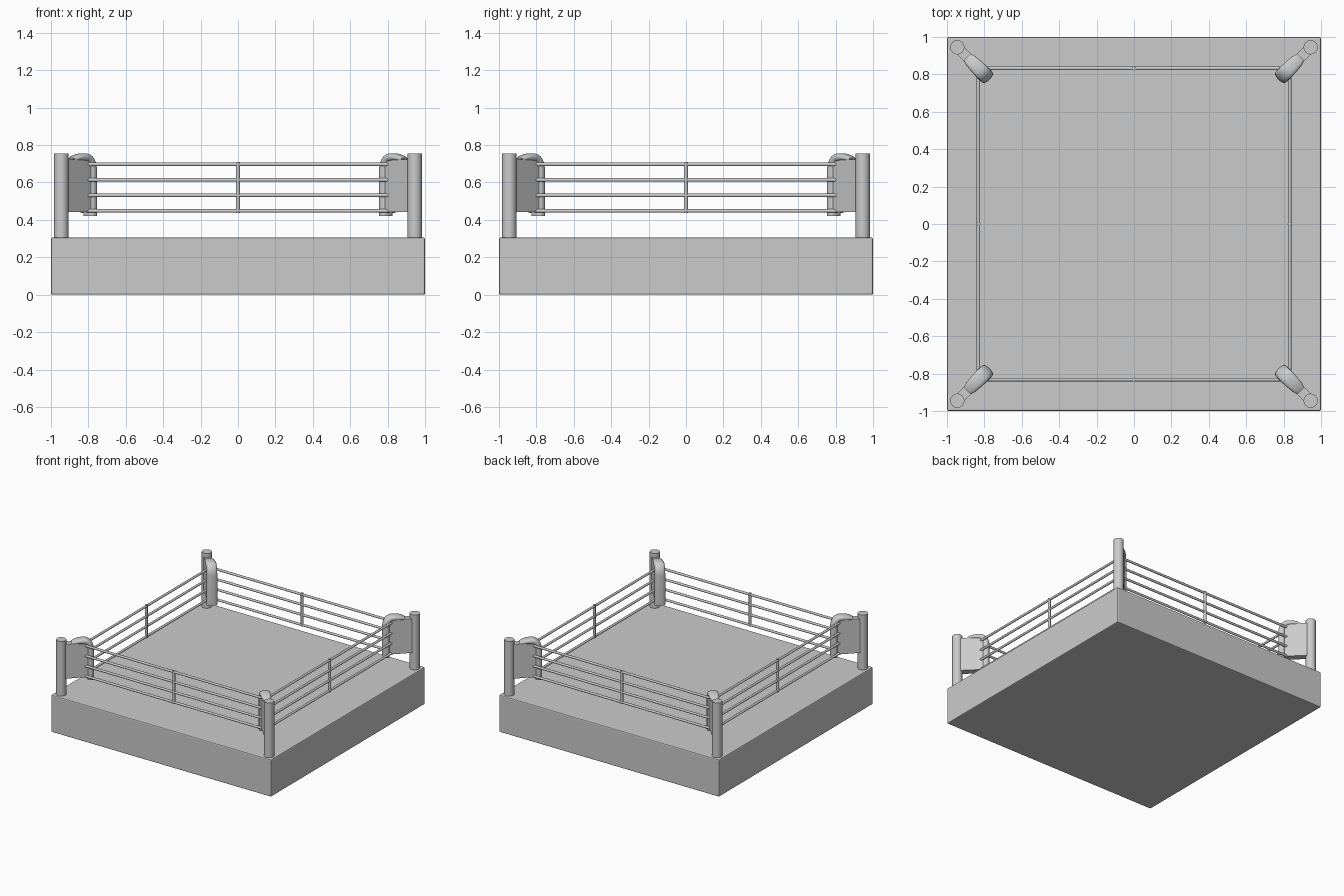
import bpy, bmesh, math
from mathutils import Vector

if "Cube" in bpy.data.objects:
    bpy.data.objects.remove(bpy.data.objects["Cube"])

C = bpy.context
SIDES = range(4)


def smooth(ob):
    bpy.ops.object.select_all(action='DESELECT')
    ob.select_set(True)
    C.view_layer.objects.active = ob
    bpy.ops.object.shade_smooth_by_angle(angle=math.radians(40))


def box(name, size, loc, rot=0, bevel=0.005):
    bpy.ops.mesh.primitive_cube_add(size=1, location=loc, rotation=(0, 0, rot))
    ob = C.object
    ob.name = name
    ob.scale = size
    bpy.ops.object.transform_apply(location=False, rotation=False, scale=True)
    if bevel:
        m = ob.modifiers.new("Bevel", 'BEVEL')
        m.width, m.segments = bevel, 2
    return ob


def rod(name, a, b, r, n=16):
    a, b = Vector(a), Vector(b)
    bpy.ops.mesh.primitive_cylinder_add(vertices=n, radius=r, depth=(b - a).length, location=(a + b) / 2)
    ob = C.object
    ob.name = name
    ob.rotation_euler = (b - a).to_track_quat('Z', 'Y').to_euler()
    smooth(ob)
    return ob


def pad(name, angle):
    # cushion swept up the inner face and curled over the bracket:
    # (distance from centre, height, half thickness, half width)
    path = [(1.118, 0.42, 0.026, 0.040), (1.118, 0.67, 0.026, 0.040)]
    for i in range(1, 7):
        t = math.pi / 2 * i / 6
        path.append((1.166 - 0.048 * math.cos(t), 0.67 + 0.064 * math.sin(t),
                     0.026 - 0.004 * i / 6, 0.040))
    path += [(1.20, 0.735, 0.019, 0.038), (1.235, 0.73, 0.015, 0.034), (1.258, 0.722, 0.010, 0.028)]
    bm = bmesh.new()
    rings, n = [], 20
    radial = Vector((math.cos(angle), math.sin(angle), 0))
    side = Vector((-math.sin(angle), math.cos(angle), 0))
    up = Vector((0, 0, 1))
    for i, (d, z, th, w) in enumerate(path):
        p, q = path[max(i - 1, 0)], path[min(i + 1, len(path) - 1)]
        tan = Vector((q[0] - p[0], q[1] - p[1])).normalized()
        nrm = radial * -tan.y + up * tan.x
        ring = []
        for k in range(n):
            t = 2 * math.pi * k / n
            c, s = math.cos(t), math.sin(t)
            c, s = math.copysign(abs(c) ** 0.75, c), math.copysign(abs(s) ** 0.75, s)
            ring.append(bm.verts.new(radial * d + up * z + nrm * th * c + side * w * s))
        rings.append(ring)
    for r0, r1 in zip(rings, rings[1:]):
        for k in range(n):
            bm.faces.new((r0[k], r0[(k + 1) % n], r1[(k + 1) % n], r1[k]))
    bm.faces.new(rings[0])
    bm.faces.new(rings[-1])
    bmesh.ops.recalc_face_normals(bm, faces=bm.faces)
    me = bpy.data.meshes.new(name)
    bm.to_mesh(me)
    bm.free()
    ob = bpy.data.objects.new(name, me)
    C.collection.objects.link(ob)
    smooth(ob)


# raised platform
box("platform", (2, 2, 0.305), (0, 0, 0.1525), bevel=0.008)

for i in SIDES:
    ang = math.pi / 4 + i * math.pi / 2
    cx, cy = math.cos(ang), math.sin(ang)

    # corner post, bracket and cushion
    d = 0.945 * math.sqrt(2)
    rod("corner_post", (cx * d, cy * d, 0.30), (cx * d, cy * d, 0.755), 0.038, 32)
    box("corner_bracket", (0.19, 0.056, 0.28), (cx * 1.215, cy * 1.215, 0.582), ang, 0)
    pad("corner_pad", ang)

    # four ropes and the tie joining them
    a = i * math.pi / 2
    out = Vector((math.cos(a), math.sin(a), 0)) * 0.832
    along = Vector((-math.sin(a), math.cos(a), 0)) * 0.812
    for z in (0.448, 0.531, 0.614, 0.697):
        h = Vector((0, 0, z))
        rod("rope", out - along + h, out + along + h, 0.0095, 12)
    rod("rope_tie", out + Vector((0, 0, 0.437)), out + Vector((0, 0, 0.709)), 0.0105, 12)
